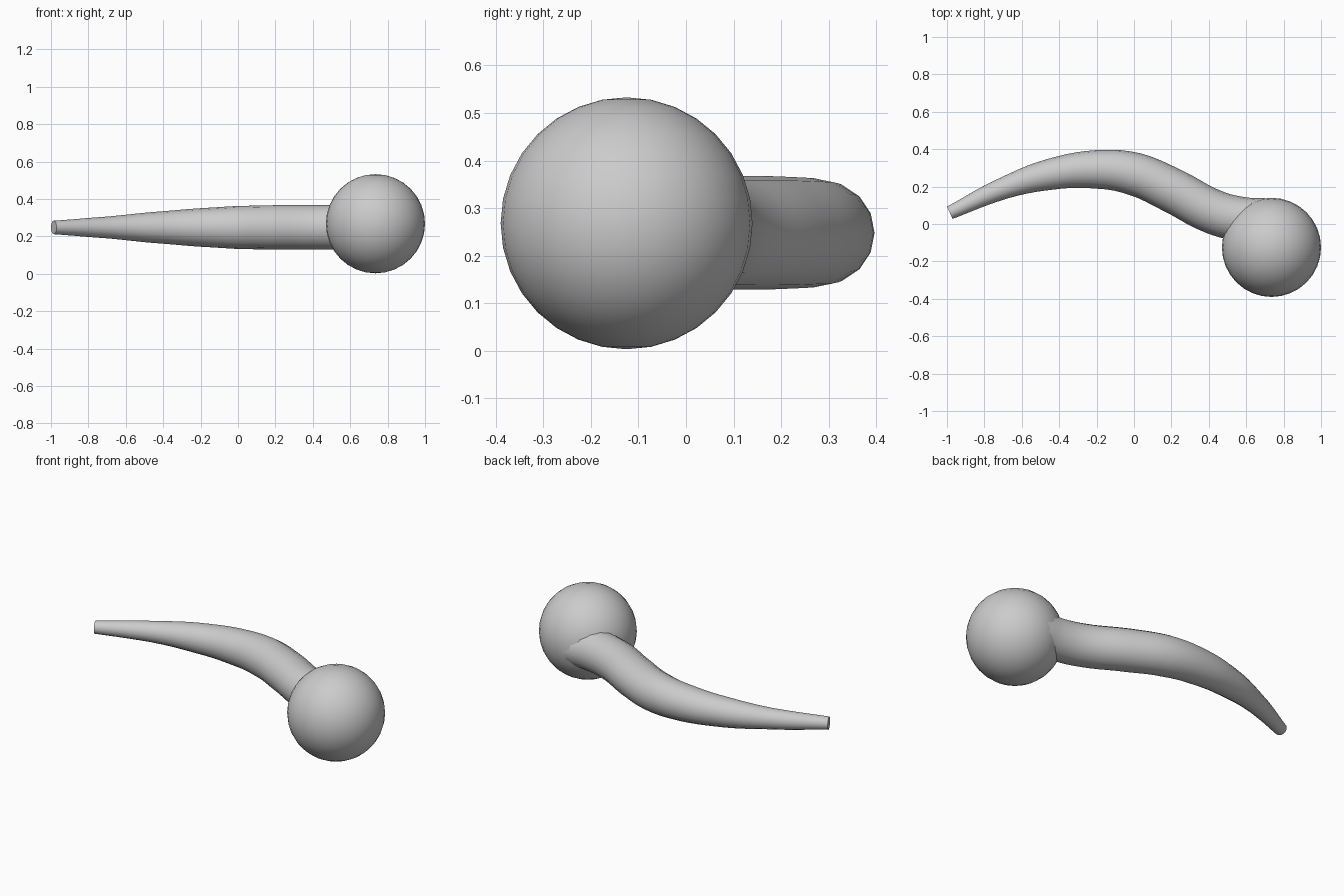
import bpy
import math

cube = bpy.data.objects.get("Cube")
if cube:
    bpy.data.objects.remove(cube, do_unlink=True)

grey = bpy.data.materials.new("plain grey")
grey.use_nodes = True
colour = (0.6, 0.6, 0.6, 1)
grey.diffuse_color = colour
grey.node_tree.nodes["Principled BSDF"].inputs["Base Color"].default_value = colour


def finish(obj, name):
    obj.name = name
    obj.data.materials.clear()
    obj.data.materials.append(grey)
    bpy.ops.object.select_all(action="DESELECT")
    obj.select_set(True)
    bpy.context.view_layer.objects.active = obj
    bpy.ops.object.shade_smooth_by_angle(angle=math.radians(40))


# Round head
bpy.ops.mesh.primitive_uv_sphere_add(segments=32, ring_count=16, radius=0.265,
                                     location=(0.735, -0.125, 0.268))
finish(bpy.context.object, "ball_head")

# Curved tapering tail: x, y, radius along the centre line
path = [(-0.985, 0.06, 0.036), (-0.7, 0.19, 0.058), (-0.45, 0.265, 0.083),
        (-0.2, 0.292, 0.103), (0.0, 0.268, 0.115), (0.2, 0.182, 0.119),
        (0.43, 0.063, 0.119), (0.58, 0.025, 0.119), (0.72, 0.018, 0.119)]
curve = bpy.data.curves.new("tail_path", "CURVE")
curve.dimensions = "3D"
curve.bevel_depth = 1.0
curve.bevel_resolution = 6
curve.use_fill_caps = True
curve.resolution_u = 5
spline = curve.splines.new("BEZIER")
spline.bezier_points.add(len(path) - 1)
for point, (x, y, radius) in zip(spline.bezier_points, path):
    point.co = (x, y, 0.248)
    point.radius = radius
    point.handle_left_type = point.handle_right_type = "AUTO"
tail = bpy.data.objects.new("curved_tail", curve)
bpy.context.collection.objects.link(tail)
bpy.ops.object.select_all(action="DESELECT")
tail.select_set(True)
bpy.context.view_layer.objects.active = tail
bpy.ops.object.convert(target="MESH")
finish(bpy.context.object, "curved_tail")
